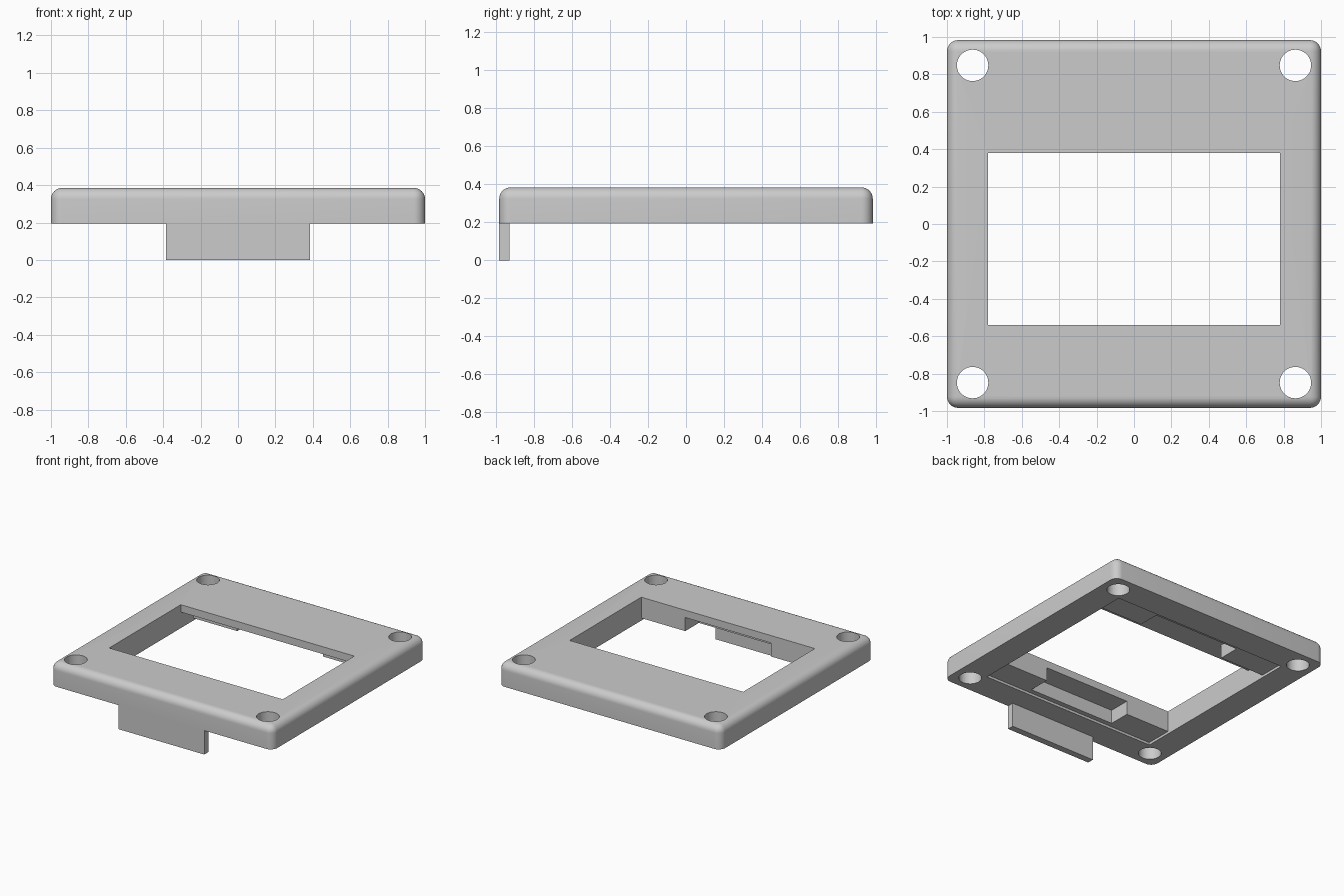
import bpy, bmesh, math

if "Cube" in bpy.data.objects:
    bpy.data.objects.remove(bpy.data.objects["Cube"], do_unlink=True)

# Heights and plan sizes
RIM, STEP, CEIL, TOP = 0.195, 0.215, 0.325, 0.385
HALF_X, HALF_Y, FILLET = 1.0, 0.983, 0.06
TAB_X, CAVITY_X = 0.385, 0.78

grey = bpy.data.materials.new("plain grey")
grey.use_nodes = True
colour = (0.6, 0.6, 0.6, 1)
grey.diffuse_color = colour
grey.node_tree.nodes["Principled BSDF"].inputs["Base Color"].default_value = colour


def add_object(name, bm):
    mesh = bpy.data.meshes.new(name)
    bm.to_mesh(mesh)
    bm.free()
    mesh.materials.append(grey)
    obj = bpy.data.objects.new(name, mesh)
    bpy.context.collection.objects.link(obj)
    return obj


def box(x0, x1, y0, y1, z0, z1):
    bm = bmesh.new()
    bmesh.ops.create_cube(bm, size=1)
    for v in bm.verts:
        v.co.x = x1 if v.co.x > 0 else x0
        v.co.y = y1 if v.co.y > 0 else y0
        v.co.z = z1 if v.co.z > 0 else z0
    return bm


def cut(target, name, bm):
    cutter = add_object(name, bm)
    mod = target.modifiers.new(name, "BOOLEAN")
    mod.operation, mod.solver, mod.object = "DIFFERENCE", "EXACT", cutter
    bpy.context.view_layer.objects.active = target
    bpy.ops.object.modifier_apply(modifier=mod.name)
    bpy.data.objects.remove(cutter, do_unlink=True)


# Cover: slab with rounded corners and a rounded upper rim, open flat bottom edge
bm = box(-HALF_X, HALF_X, -HALF_Y, HALF_Y, RIM, TOP)
rounded = [e for e in bm.edges if max(v.co.z for v in e.verts) > RIM + 0.01]
bmesh.ops.bevel(bm, geom=rounded, offset=FILLET, segments=8, profile=0.5,
                affect="EDGES")
cover = add_object("cover", bm)

# Underside: shallow step, main cavity and the narrower connector recess
LOW = RIM - 0.1
cut(cover, "step_cutter", box(-CAVITY_X, CAVITY_X, -0.755, 0.755, LOW, STEP))
cut(cover, "cavity_cutter", box(-CAVITY_X, CAVITY_X, -0.54, 0.54, LOW, CEIL))
cut(cover, "recess_cutter", box(-TAB_X, TAB_X, -0.715, 0.715, LOW, CEIL))

# Screen window through the top plate
cut(cover, "window_cutter", box(-CAVITY_X, CAVITY_X, -0.54, 0.38, LOW, TOP + 0.1))

# Corner screw holes
for sx in (-1, 1):
    for sy in (-1, 1):
        bm = bmesh.new()
        bmesh.ops.create_cone(bm, cap_ends=True, segments=48, radius1=0.084,
                              radius2=0.084, depth=1)
        bmesh.ops.translate(bm, verts=bm.verts, vec=(0.863 * sx, 0.848 * sy, RIM))
        cut(cover, "hole_cutter", bm)

# Front tab hanging below the cover
tab = add_object("front_tab", box(-TAB_X, TAB_X, -HALF_Y, -0.93, 0, RIM))

bpy.ops.object.select_all(action="DESELECT")
cover.select_set(True)
bpy.context.view_layer.objects.active = cover
bpy.ops.object.shade_smooth_by_angle(angle=math.radians(30))
